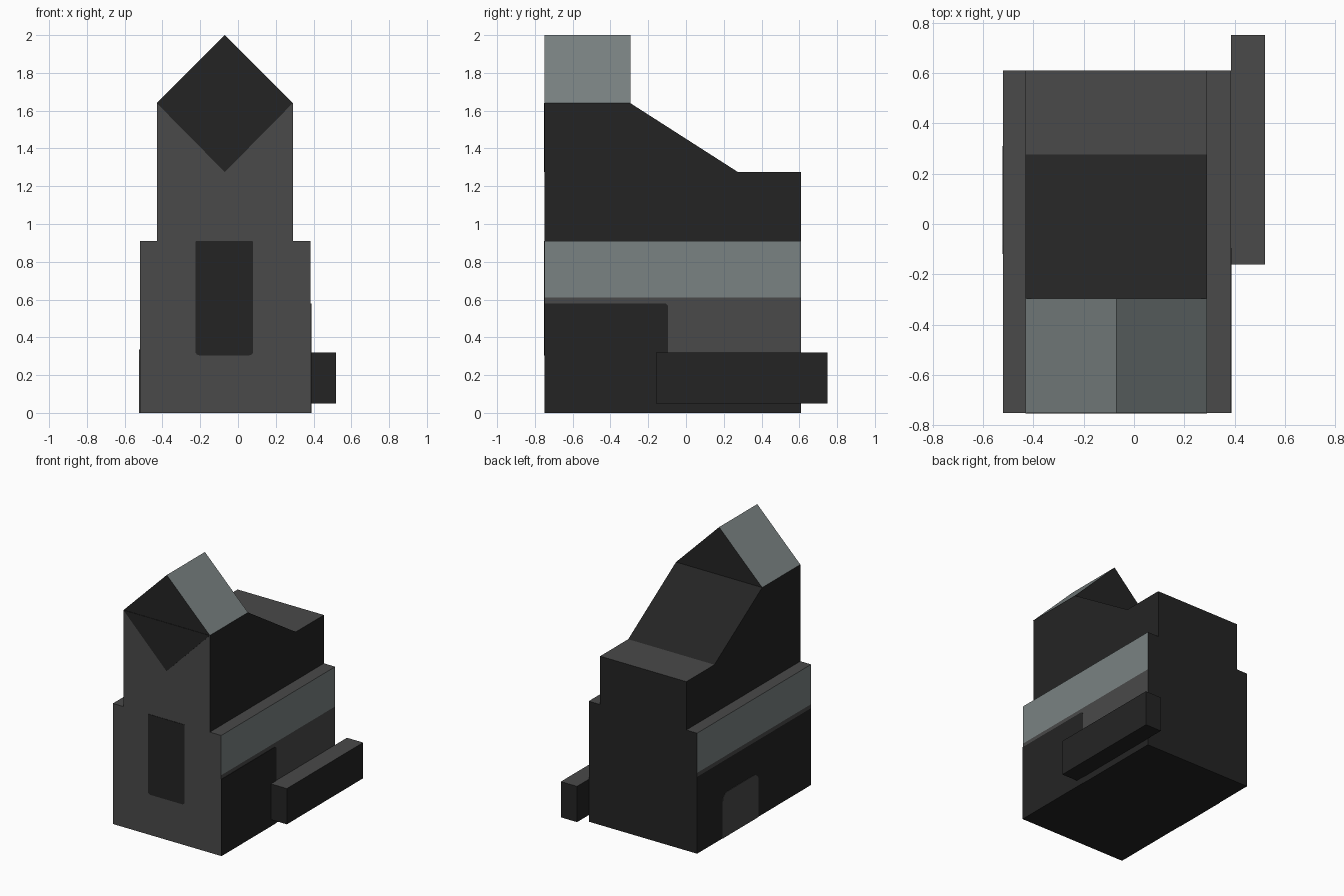
import bpy, bmesh, math
from mathutils import Vector

cube = bpy.data.objects.get("Cube")
if cube:
    bpy.data.objects.remove(cube, do_unlink=True)


def material(name, rgb):
    m = bpy.data.materials.new(name)
    m.use_nodes = True
    m.diffuse_color = (*rgb, 1)
    m.node_tree.nodes["Principled BSDF"].inputs["Base Color"].default_value = (*rgb, 1)
    return m


MATERIALS = [
    material("mid grey", (0.067, 0.067, 0.067)),
    material("charcoal", (0.0175, 0.0175, 0.0175)),
    material("blue grey glass", (0.195, 0.225, 0.225)),
]
GREY, DARK, GLASS = range(3)


def prism(name, profile, axis, lo, hi, rule, cuts=(), drop=None):
    """Extrude a profile along x or y, cut it at heights and colour it by rule."""
    def place(p, t):
        return (t, p[0], p[1]) if axis == "x" else (p[0], t, p[1])

    bm = bmesh.new()
    face = bm.faces.new([bm.verts.new(place(p, lo)) for p in profile])
    ext = bmesh.ops.extrude_face_region(bm, geom=[face])["geom"]
    shift = Vector((hi - lo, 0, 0) if axis == "x" else (0, hi - lo, 0))
    bmesh.ops.translate(bm, vec=shift, verts=[g for g in ext if isinstance(g, bmesh.types.BMVert)])
    for z in cuts:
        geom = bm.verts[:] + bm.edges[:] + bm.faces[:]
        bmesh.ops.bisect_plane(bm, geom=geom, plane_co=(0, 0, z), plane_no=(0, 0, 1))
    bmesh.ops.recalc_face_normals(bm, faces=bm.faces)
    bm.normal_update()
    for f in bm.faces:
        f.material_index = rule(f.normal, f.calc_center_median())
    # Remove faces hidden where parts join
    if drop:
        hidden = [f for f in bm.faces if drop(f.normal, f.calc_center_median())]
        bmesh.ops.delete(bm, geom=hidden, context="FACES")
    mesh = bpy.data.meshes.new(name)
    bm.to_mesh(mesh)
    bm.free()
    for m in MATERIALS:
        mesh.materials.append(m)
    obj = bpy.data.objects.new(name, mesh)
    bpy.context.collection.objects.link(obj)
    return obj


def rect(u0, u1, z0, z1, radii=(0, 0, 0, 0)):
    """Rectangle outline with radii for bottom-left, bottom-right, top-right, top-left."""
    points = []
    corners = [(u0, z0, 1, 1), (u1, z0, -1, 1), (u1, z1, -1, -1), (u0, z1, 1, -1)]
    for i, ((u, z, su, sz), r) in enumerate(zip(corners, radii)):
        if not r:
            points.append((u, z))
            continue
        for k in range(5):
            a = math.pi * (1 + i / 2 + k / 8)
            points.append((u + su * r + r * math.cos(a), z + sz * r + r * math.sin(a)))
    return points


def plain(colour):
    return lambda n, c: colour


# Main dimensions
FRONT, BACK = -0.75, 0.61
LEFT, RIGHT = 0.385, -0.52
TOWER_L, TOWER_R = 0.29, -0.43
MID = (TOWER_L + TOWER_R) / 2
LEDGE, LOW_ROOF, EAVES, RIDGE = 0.91, 1.275, 1.64, 2.0
GABLE_BACK = -0.295
PLATE = 0.003


def lower_rule(n, c):
    if abs(n.x) > 0.5:
        if c.z > 0.61:
            return GLASS
        return GREY if c.z > (0.2 if n.x > 0 else 0.58) else DARK
    return GREY if n.y < -0.5 or n.z > 0.5 else DARK


def upper_rule(n, c):
    return GREY if n.y < -0.5 or n.z > 0.95 else DARK


# Lower block with side window bands
prism("lower_body", rect(FRONT, BACK, 0, LEDGE), "x", RIGHT, LEFT, lower_rule,
      cuts=(0.2, 0.58, 0.61))

# Upper block with sloping rear roof
prism("upper_body",
      [(FRONT, LEDGE), (BACK, LEDGE), (BACK, LOW_ROOF), (0.275, LOW_ROOF),
       (GABLE_BACK, EAVES), (FRONT, EAVES)],
      "x", TOWER_R, TOWER_L, upper_rule,
      drop=lambda n, c: n.z < -0.9 or (n.z > 0.9 and c.z > 1.5))

# Glazed gable roof
prism("gable_roof", [(TOWER_R, EAVES), (TOWER_L, EAVES), (MID, RIDGE)], "y",
      FRONT, GABLE_BACK, lambda n, c: GLASS if n.z > 0.5 else DARK,
      drop=lambda n, c: n.z < -0.9)

# Dark lower half of the front diamond
prism("diamond_panel", [(TOWER_R, EAVES), (MID, LOW_ROOF), (TOWER_L, EAVES)], "y",
      FRONT - PLATE, FRONT, plain(DARK))

# Front window
prism("front_window", rect(-0.225, 0.08, 0.305, LEDGE, (0.02, 0.02, 0.008, 0.008)), "y",
      FRONT - PLATE, FRONT, plain(DARK))

# Dark wall panel on the left side
prism("left_wall_panel", rect(FRONT, -0.095, 0, 0.58, (0, 0, 0.02, 0)), "x",
      LEFT, LEFT + PLATE, plain(DARK))

# Doorway on the right side
prism("right_doorway", rect(-0.12, 0.31, 0, 0.335, (0, 0, 0.06, 0.06)), "x",
      RIGHT - PLATE, RIGHT, plain(GREY))

# Long box on the left side
prism("side_box", rect(-0.16, 0.75, 0.05, 0.32), "x", LEFT, 0.52,
      lambda n, c: GREY if n.z > 0.5 else DARK)
